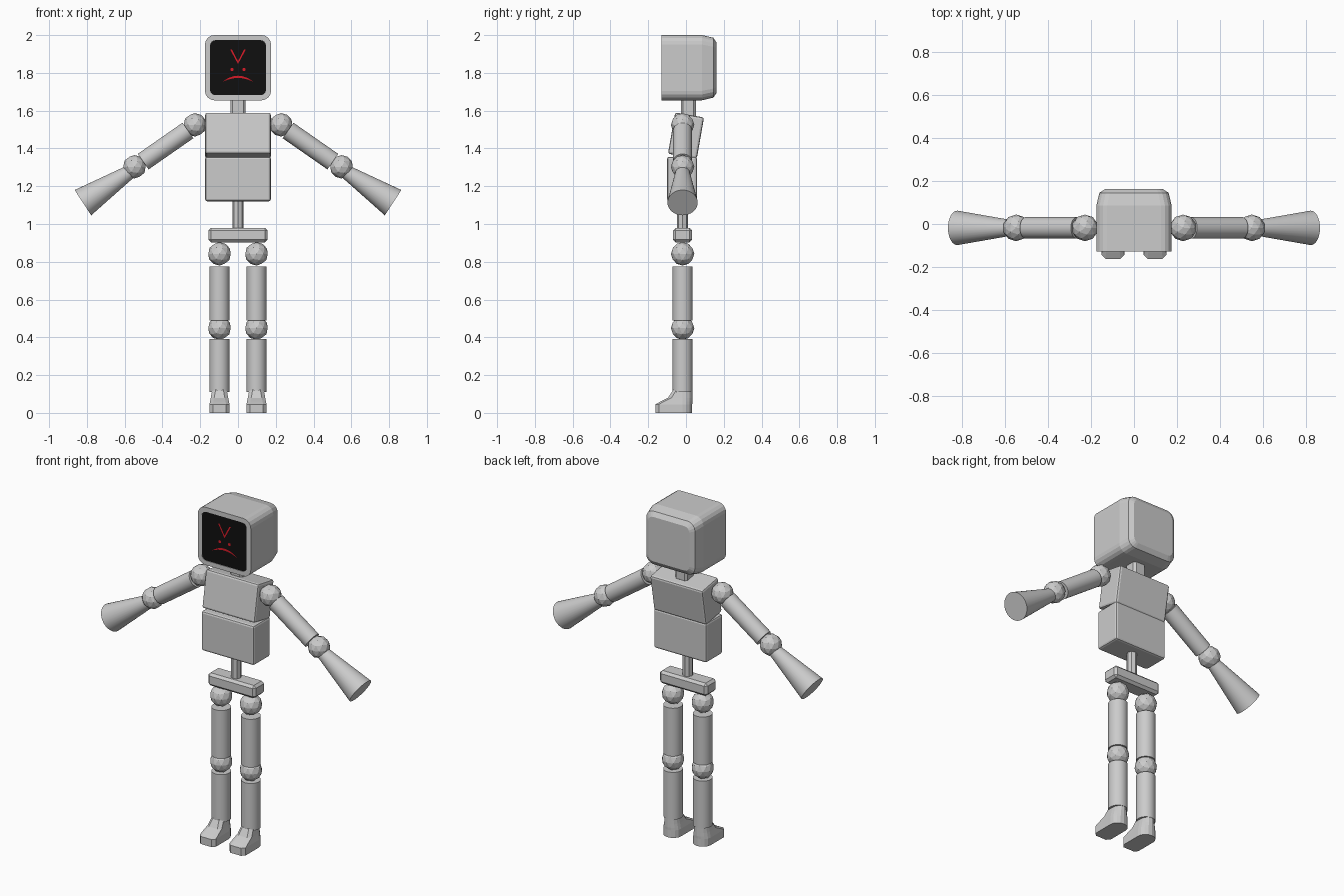
import bpy, bmesh
from math import radians, sin, cos, pi
from mathutils import Vector

if "Cube" in bpy.data.objects:
    bpy.data.objects.remove(bpy.data.objects["Cube"])

YC = -0.018  # depth of the body axis


def material(name, col):
    m = bpy.data.materials.new(name)
    m.diffuse_color = col
    m.use_nodes = True
    m.node_tree.nodes["Principled BSDF"].inputs["Base Color"].default_value = m.diffuse_color
    return m


BLACK = material("screen_black", (0.005, 0.005, 0.005, 1))
RED = material("face_red", (0.7, 0.01, 0.02, 1))


def mesh_object(name, bm, mat=None):
    me = bpy.data.meshes.new(name)
    bm.to_mesh(me)
    bm.free()
    ob = bpy.data.objects.new(name, me)
    bpy.context.collection.objects.link(ob)
    if mat:
        me.materials.append(mat)
    return ob


def loft(name, loops):
    """Closed skin through equal-length loops, capped at both ends."""
    bm = bmesh.new()
    rings = [[bm.verts.new(p) for p in lp] for lp in loops]
    n = len(rings[0])
    for a, b in zip(rings, rings[1:]):
        for i in range(n):
            j = (i + 1) % n
            bm.faces.new((a[i], a[j], b[j], b[i]))
    bm.faces.new(rings[0])
    bm.faces.new(rings[-1])
    bmesh.ops.recalc_face_normals(bm, faces=bm.faces)
    return mesh_object(name, bm)


def box(name, centre, size, bevel, segments=2, tilt=0):
    bpy.ops.mesh.primitive_cube_add(size=1, location=centre)
    ob = bpy.context.object
    ob.name = name
    ob.scale = size
    bpy.ops.object.transform_apply(location=False, rotation=False, scale=True)
    ob.rotation_euler.x = radians(tilt)
    mod = ob.modifiers.new("bevel", 'BEVEL')
    mod.width, mod.segments = bevel, segments
    return ob


def tube(name, a, b, r1, r2, sides=32):
    a, b = Vector(a), Vector(b)
    d = b - a
    bpy.ops.mesh.primitive_cone_add(vertices=sides, radius1=r1, radius2=r2,
                                    depth=d.length, location=(a + b) / 2,
                                    rotation=d.to_track_quat('Z', 'Y').to_euler())
    bpy.context.object.name = name
    bpy.ops.object.shade_smooth_by_angle(angle=radians(30))


def ball(name, x, z, r=0.062):
    bpy.ops.mesh.primitive_ico_sphere_add(subdivisions=2, radius=r, location=(x, YC, z))
    bpy.context.object.name = name


def rounded(y, inset, radius, seg=4):
    """Rounded rectangle loop of the head at depth y."""
    hx, hz = 0.175 - inset - radius, 0.1725 - inset - radius
    pts = []
    for k, (sx, sz) in enumerate(((1, 1), (-1, 1), (-1, -1), (1, -1))):
        for i in range(seg + 1):
            t = (k + i / seg) * pi / 2
            pts.append((sx * hx + radius * cos(t), y, 1.8275 + sz * hz + radius * sin(t)))
    return pts


# head shell with a recessed front and a chamfered back
loft("head", [rounded(-0.122, 0.027, 0.028), rounded(-0.129, 0.027, 0.028),
              rounded(-0.129, 0, 0.05), rounded(0.085, 0, 0.05),
              rounded(0.145, 0.014, 0.048), rounded(0.162, 0.04, 0.03)])

# black screen
screen = loft("screen", [rounded(-0.126, 0.027, 0.028), rounded(-0.12, 0.027, 0.028)])
screen.data.materials.append(BLACK)


def decal(name, polys):
    bm = bmesh.new()
    for poly in polys:
        bm.faces.new([bm.verts.new((x, -0.1275, z)) for x, z in poly])
    bmesh.ops.remove_doubles(bm, verts=bm.verts, dist=1e-5)
    mesh_object(name, bm, RED)


# face marks: frowning brows, eyes, mouth
decal("brows", [[(-0.042, 1.925), (0, 1.847), (0, 1.862), (-0.033, 1.925)],
                [(0.042, 1.925), (0.033, 1.925), (0, 1.862), (0, 1.847)]])
decal("eyes", [[(s * 0.032 + 0.009 * cos(i * pi / 8), 1.818 + 0.009 * sin(i * pi / 8))
                for i in range(16)] for s in (-1, 1)])


def mouth(t, thick):
    return (0.082 * t, 1.752 + (0.033 - thick) * (1 - t * t))


ts = [-1 + i / 8 for i in range(17)]
decal("mouth", [[mouth(a, 0.012), mouth(b, 0.012), mouth(b, 0), mouth(a, 0)][(a == -1):4 - (b == 1) + 0]
                if a == -1 else
                ([mouth(a, 0.012), mouth(b, 0), mouth(a, 0)] if b == 1 else
                 [mouth(a, 0.012), mouth(b, 0.012), mouth(b, 0), mouth(a, 0)])
                for a, b in zip(ts, ts[1:])])

# neck, torso, spine, hips
box("neck", (0, 0.013, 1.62), (0.08, 0.08, 0.12), 0.012, 1)
box("chest", (0, 0, 1.468), (0.348, 0.155, 0.222), 0.012, tilt=-10)
box("abdomen", (0, -0.021, 1.238), (0.348, 0.158, 0.236), 0.012)
tube("spine", (0, YC, 0.95), (0, YC, 1.14), 0.029, 0.029, 8)
box("hips", (0, YC, 0.941), (0.314, 0.102, 0.076), 0.014, 1)


def foot_loop(x, z, front, hw, back):
    """Foot outline: chamfered toe, rounded heel."""
    c = 0.018
    pts = [(x - hw, front + c, z), (x - hw + c, front, z),
           (x + hw - c, front, z), (x + hw, front + c, z)]
    return pts + [(x + hw * cos(i * pi / 8), YC + (back - YC) * sin(i * pi / 8), z)
                  for i in range(9)]


for s, side in ((-1, "right"), (1, "left")):
    # arm
    ball(side + "_shoulder", s * 0.228, 1.525)
    tube(side + "_upper_arm", (s * 0.265, YC, 1.495), (s * 0.502, YC, 1.33), 0.05, 0.05)
    ball(side + "_elbow", s * 0.548, 1.303)
    tube(side + "_forearm", (s * 0.574, YC, 1.275), (s * 0.821, YC, 1.113), 0.037, 0.08)
    # leg
    x = s * 0.098
    ball(side + "_hip_joint", x, 0.842)
    tube(side + "_thigh", (x, YC, 0.488), (x, YC, 0.775), 0.053, 0.053)
    ball(side + "_knee", x, 0.449)
    tube(side + "_shin", (x, YC, 0.11), (x, YC, 0.392), 0.053, 0.053)
    # foot
    loft(side + "_foot", [foot_loop(x, 0, -0.162, 0.053, 0.033),
                          foot_loop(x, 0.045, -0.162, 0.053, 0.033),
                          foot_loop(x, 0.06, -0.135, 0.05, 0.034),
                          foot_loop(x, 0.08, -0.095, 0.046, 0.034),
                          foot_loop(x, 0.125, -0.066, 0.038, 0.034)])
